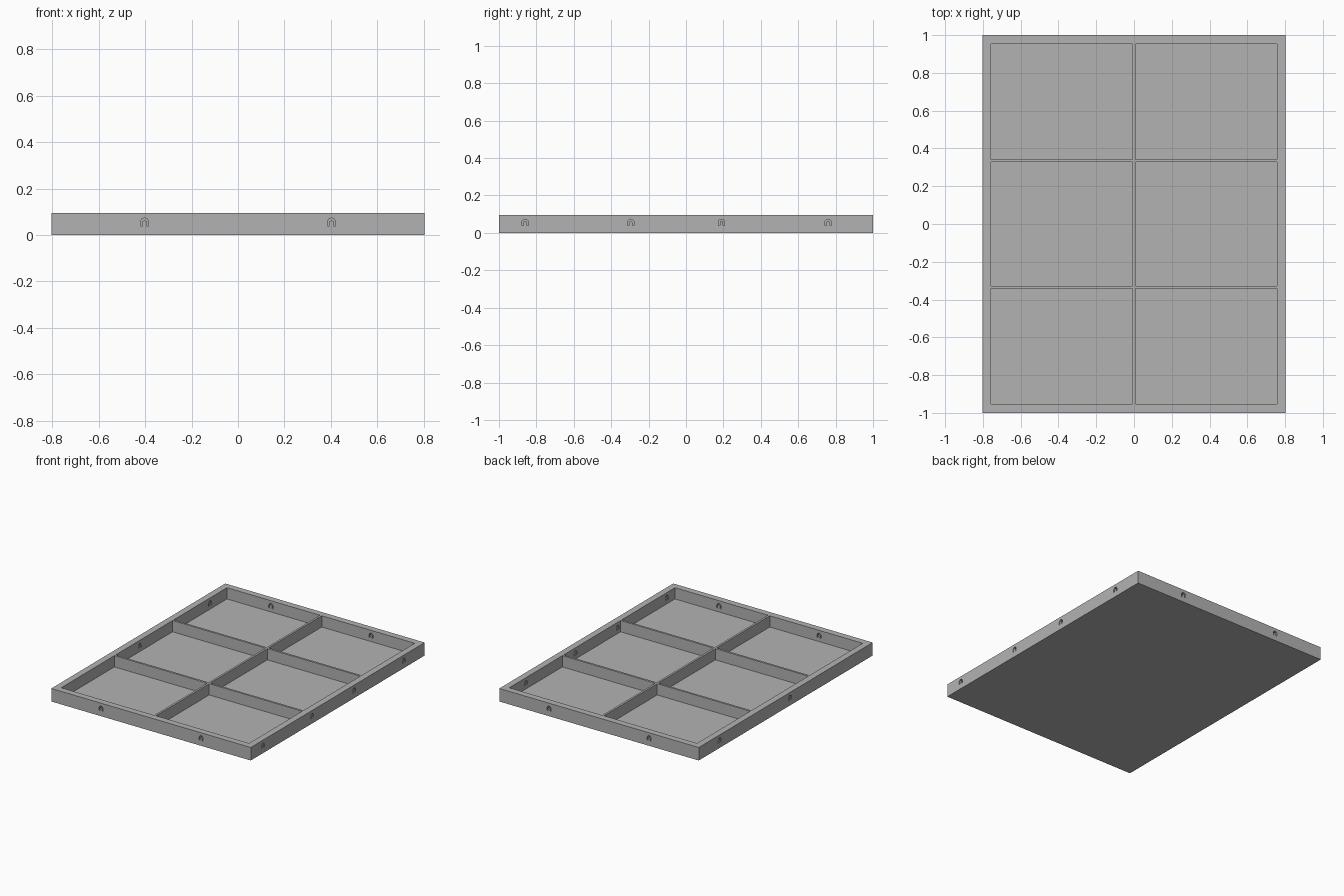
import bpy
import bmesh
from math import cos, sin, pi
from mathutils import Matrix, Vector

cube = bpy.data.objects.get("Cube")
if cube:
    bpy.data.objects.remove(cube, do_unlink=True)

WIDTH, LENGTH, HEIGHT = 1.606, 2.0, 0.095
WALL, DIVIDER, FLOOR = 0.047, 0.015, 0.013

grey = bpy.data.materials.new("plain_grey")
grey.use_nodes = True
grey.diffuse_color = (0.45, 0.45, 0.45, 1)
grey.node_tree.nodes["Principled BSDF"].inputs["Base Color"].default_value = grey.diffuse_color


def add_box(bm, low, high):
    low, high = Vector(low), Vector(high)
    size = Matrix.Diagonal((*(high - low), 1))
    bmesh.ops.create_cube(bm, size=1, matrix=Matrix.Translation((low + high) / 2) @ size)


def add_hook_slot(bm, x, y, turn):
    """Thin inverted-U prism running through a wall."""
    arc = [i * pi / 8 for i in range(9)]
    profile = [(0.017, -0.017)]
    profile += [(0.017 * cos(a), 0.017 * sin(a)) for a in arc]
    profile += [(-0.017, -0.017), (-0.009, -0.017)]
    profile += [(0.009 * cos(a), 0.007 * sin(a)) for a in reversed(arc)]
    profile += [(0.009, -0.017)]
    place = Matrix.Translation((x, y, 0.056)) @ Matrix.Rotation(turn, 4, "Z")
    depth = WALL / 2 + 0.01
    face = bm.faces.new([bm.verts.new(place @ Vector((u, -depth, v))) for u, v in profile])
    across = place.to_3x3() @ Vector((0, 2 * depth, 0))
    new = bmesh.ops.extrude_face_region(bm, geom=[face], use_keep_orig=True)["geom"]
    bmesh.ops.translate(bm, vec=across, verts=[g for g in new if isinstance(g, bmesh.types.BMVert)])


def finish(bm, name):
    bmesh.ops.recalc_face_normals(bm, faces=bm.faces)
    mesh = bpy.data.meshes.new(name)
    bm.to_mesh(mesh)
    bm.free()
    mesh.materials.append(grey)
    obj = bpy.data.objects.new(name, mesh)
    bpy.context.collection.objects.link(obj)
    return obj


# Solid tray block
bm = bmesh.new()
add_box(bm, (-WIDTH / 2, -LENGTH / 2, 0), (WIDTH / 2, LENGTH / 2, HEIGHT))
tray = finish(bm, "tray")

# Six compartments, two across and three along
bm = bmesh.new()
pocket_x = WIDTH / 2 - WALL
for x0, x1 in ((-pocket_x, -DIVIDER / 2), (DIVIDER / 2, pocket_x)):
    for y0, y1 in ((-0.953, -0.342), (-0.327, 0.327), (0.342, 0.953)):
        add_box(bm, (x0, y0, FLOOR), (x1, y1, HEIGHT + 0.1))
pockets = finish(bm, "compartment_cutter")

# Small hook slots through the outer walls
bm = bmesh.new()
wall_x, wall_y = (WIDTH - WALL) / 2, (LENGTH - WALL) / 2
for side in (-1, 1):
    for x in (-0.403, 0.403):
        add_hook_slot(bm, x, side * wall_y, 0)
for y in (-0.86, -0.295, 0.19, 0.76):
    add_hook_slot(bm, wall_x, y, pi / 2)
for y in (-0.05, 0.76):
    add_hook_slot(bm, -wall_x, y, pi / 2)
slots = finish(bm, "slot_cutter")

# Cut the tray and bake the result
for cutter in (pockets, slots):
    cutter.hide_render = True
    cut = tray.modifiers.new(cutter.name, "BOOLEAN")
    cut.operation = "DIFFERENCE"
    cut.solver = "EXACT"
    cut.object = cutter
bpy.context.view_layer.update()
baked = bpy.data.meshes.new_from_object(tray.evaluated_get(bpy.context.evaluated_depsgraph_get()))
tray.modifiers.clear()
tray.data = baked
for cutter in (pockets, slots):
    bpy.data.objects.remove(cutter, do_unlink=True)
